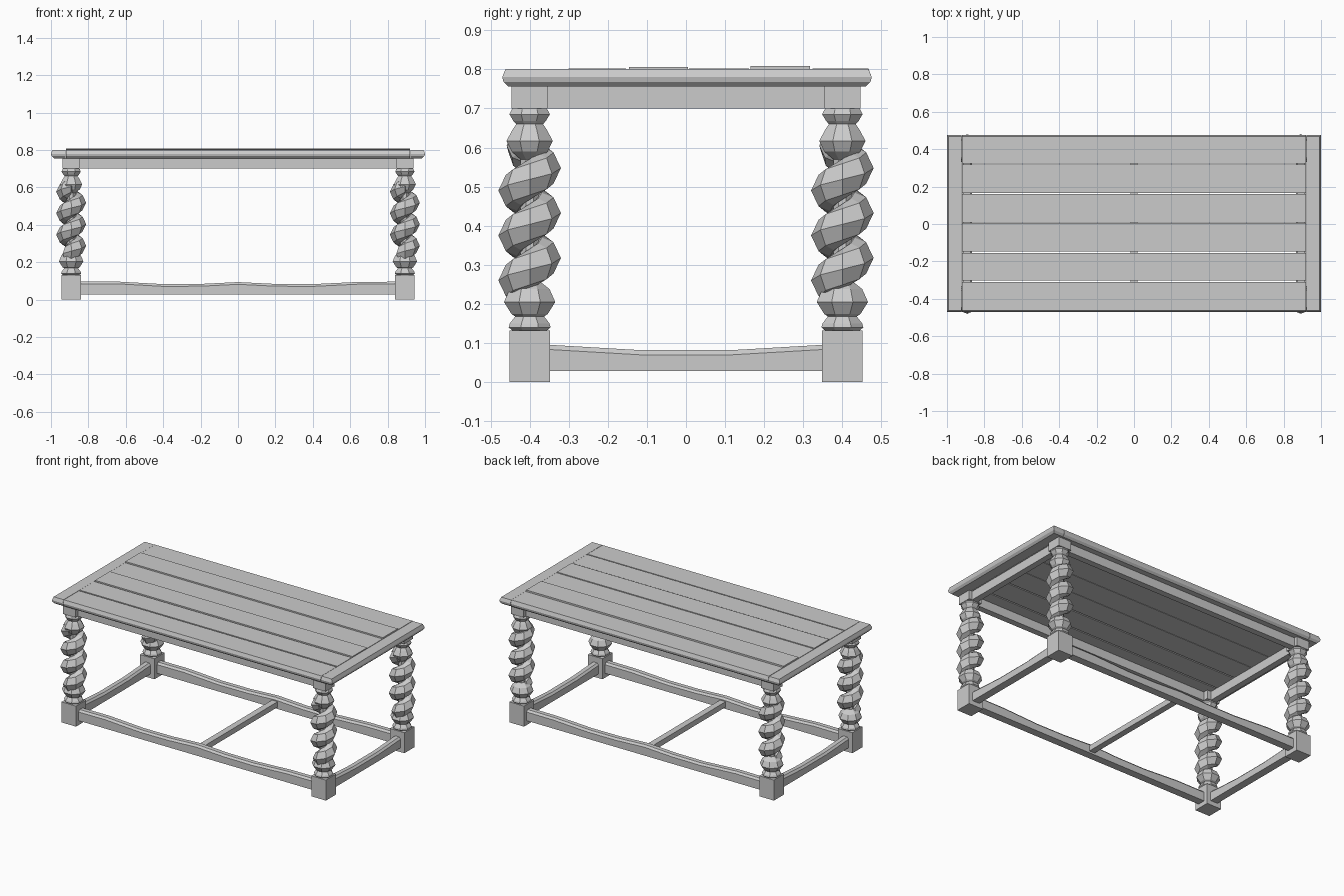
import bpy, bmesh, math

if "Cube" in bpy.data.objects:
    bpy.data.objects.remove(bpy.data.objects["Cube"])


def link(name, bm, loc=(0, 0, 0)):
    bmesh.ops.recalc_face_normals(bm, faces=bm.faces)
    mesh = bpy.data.meshes.new(name)
    bm.to_mesh(mesh)
    bm.free()
    ob = bpy.data.objects.new(name, mesh)
    ob.location = loc
    bpy.context.collection.objects.link(ob)
    return ob


def add_loft(bm, rings):
    """Skin a list of equal-length point rings and cap both ends."""
    vs = [[bm.verts.new(p) for p in r] for r in rings]
    n = len(vs[0])
    for a, b in zip(vs, vs[1:]):
        for i in range(n):
            j = (i + 1) % n
            bm.faces.new((a[i], a[j], b[j], b[i]))
    bm.faces.new(vs[0])
    bm.faces.new(vs[-1])


def rect(x0, x1, y0, y1, z):
    return [(x0, y0, z), (x1, y0, z), (x1, y1, z), (x0, y1, z)]


def box(name, x0, x1, y0, y1, z0, z1):
    bm = bmesh.new()
    add_loft(bm, [rect(x0, x1, y0, y1, z0), rect(x0, x1, y0, y1, z1)])
    return link(name, bm)


def board(name, x0, x1, y0, y1, top, left=0, right=0, front=0, back=0):
    """Board whose flagged edges come to a bevelled nose."""
    rings = []
    for z, d in ((0.756, 0.015), (0.768, 0.003), (0.78, 0), (top, 0.008)):
        rings.append(rect(x0 + d * left, x1 - d * right,
                          y0 + d * front, y1 - d * back, z))
    bm = bmesh.new()
    add_loft(bm, rings)
    return link(name, bm)


# table top: six planks between two end boards
edges = [-0.47, -0.305, -0.15, 0.006, 0.163, 0.32, 0.475]
gaps = [0, 0.004, 0.004, 0.0015, 0.0015, 0.003, 0]
tops = [0.801, 0.802, 0.806, 0.802, 0.809, 0.802]
for i in range(6):
    board(f"plank_{i + 1}", -0.919, 0.919, edges[i] + gaps[i],
          edges[i + 1] - gaps[i + 1], tops[i], front=i == 0, back=i == 5)
board("end_board_left", -1, -0.921, -0.47, 0.475, 0.801, left=1, front=1, back=1)
board("end_board_right", 0.921, 1, -0.47, 0.475, 0.801, right=1, front=1, back=1)

# aprons
LX, LY = 0.892, 0.4
for s, side in ((-1, "front"), (1, "back")):
    ys = sorted((s * 0.385, s * 0.425))
    box(f"apron_{side}", -0.85, 0.85, *ys, 0.70, 0.757)
for s, side in ((-1, "left"), (1, "right")):
    xs = sorted((s * 0.875, s * 0.915))
    box(f"apron_{side}", *xs, -0.36, 0.36, 0.70, 0.757)


# barley-twist leg
def lathe(bm, profile, sides=8):
    rings = []
    for r, z in profile:
        rings.append([(r * math.cos((i + 0.5) * math.tau / sides),
                       r * math.sin((i + 0.5) * math.tau / sides), z)
                      for i in range(sides)])
    add_loft(bm, rings)


bm = bmesh.new()
add_loft(bm, [rect(-0.052, 0.052, -0.052, 0.052, z) for z in (0, 0.132)])
add_loft(bm, [rect(-0.046, 0.046, -0.046, 0.046, z) for z in (0.70, 0.757)])
lathe(bm, [(0.045, 0.13), (0.058, 0.14), (0.055, 0.15), (0.04, 0.168),
           (0.05, 0.174), (0.071, 0.205), (0.055, 0.238), (0.025, 0.26),
           (0.025, 0.57), (0.05, 0.59), (0.064, 0.617), (0.048, 0.645),
           (0.037, 0.66), (0.045, 0.668), (0.056, 0.685), (0.05, 0.697),
           (0.04, 0.705)])
PITCH, STEPS = 0.115, 8
section = [(0.044, 0), (0.025, 0.04), (-0.005, 0.052), (-0.032, 0.03),
           (-0.032, -0.03), (-0.005, -0.052), (0.025, -0.04)]
rings = []
count = 28
for k in range(count + 1):
    z = 0.217 + k * PITCH / STEPS
    a = -math.pi / 2 + (z - 0.26) / PITCH * math.tau
    c = 0.036 * min(1, k / 3, (count - k) / 2 + 0.2)
    t = min(1, 0.6 + k / 6, 0.6 + (count - k) / 6)
    rings.append([((c + dr * t) * math.cos(a), (c + dr * t) * math.sin(a),
                   z + dz * t) for dr, dz in section])
add_loft(bm, rings)
leg = link("leg_front_left", bm, (-LX, -LY, 0))
for name, x, y in (("leg_front_right", LX, -LY), ("leg_back_left", -LX, LY),
                   ("leg_back_right", LX, LY)):
    ob = leg.copy()
    ob.name = name
    ob.location = (x, y, 0)
    bpy.context.collection.objects.link(ob)


# worn stretchers: chamfered section following a wavy top line
def stretcher(name, tops, offset, along_x, w=0.025):
    bm = bmesh.new()
    rings = []
    for t, h in tops:
        sec = [(-w, 0.028), (w, 0.028), (w, h - 0.012),
               (w - 0.011, h), (-w + 0.011, h), (-w, h - 0.012)]
        rings.append([(t, offset + d, z) if along_x else (offset + d, t, z)
                      for d, z in sec])
    add_loft(bm, rings)
    return link(name, bm)


long_line = [(-0.85, 0.096), (-0.65, 0.097), (-0.4, 0.083), (-0.2, 0.084),
             (0, 0.094), (0.2, 0.084), (0.4, 0.083), (0.65, 0.095), (0.85, 0.096)]
short_line = [(-0.36, 0.096), (-0.12, 0.082), (0.12, 0.082), (0.36, 0.096)]
for s, side in ((-1, "front"), (1, "back")):
    stretcher(f"stretcher_{side}", long_line, s * LY, True)
for s, side in ((-1, "left"), (1, "right")):
    stretcher(f"stretcher_{side}", short_line, s * LX, False)
box("stretcher_middle", -0.02, 0.02, -0.39, 0.39, 0.04, 0.075)
